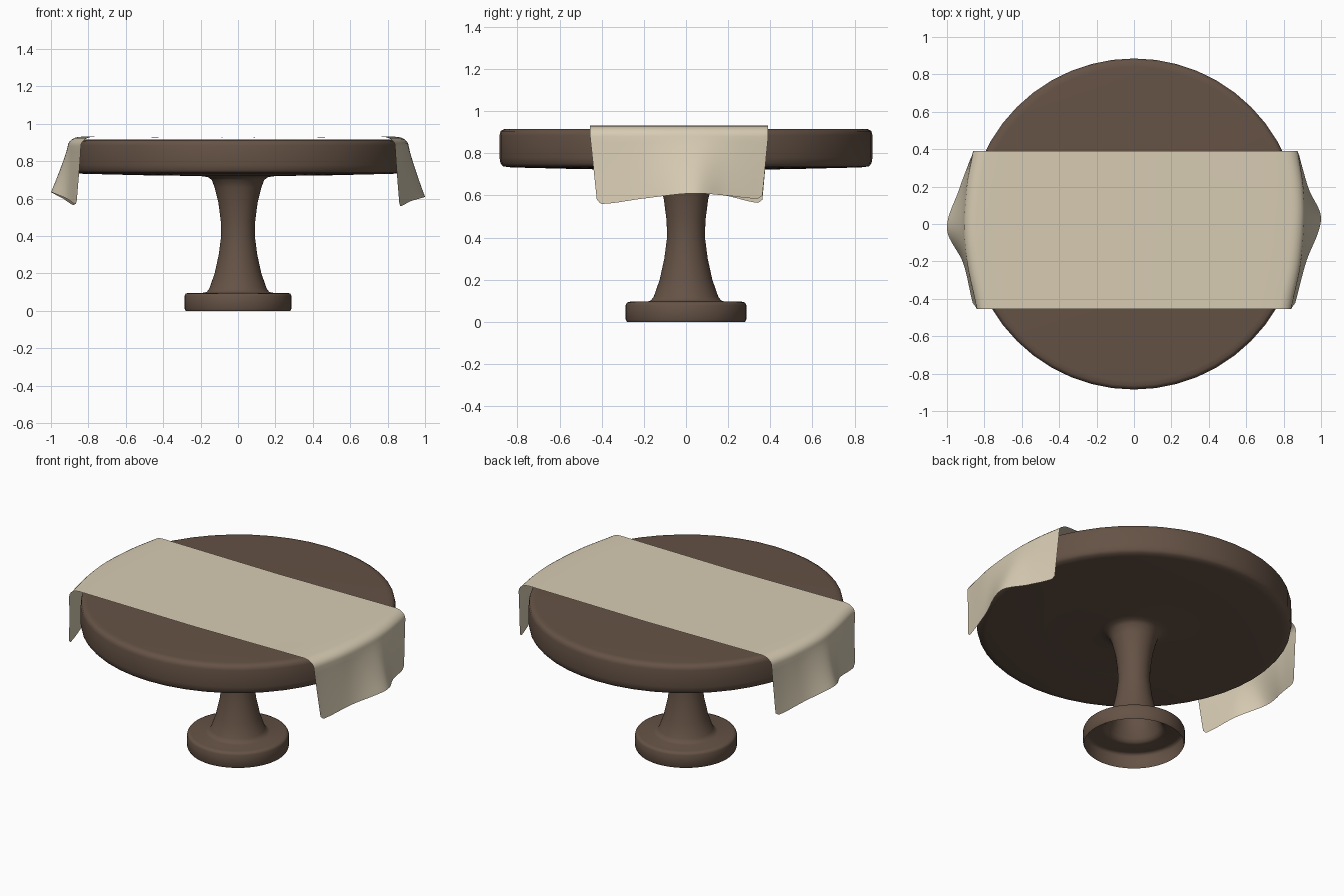
import bpy, bmesh, math

if "Cube" in bpy.data.objects:
    bpy.data.objects.remove(bpy.data.objects["Cube"])


def material(name, color):
    m = bpy.data.materials.new(name)
    m.diffuse_color = (*color, 1)
    m.use_nodes = True
    m.node_tree.nodes["Principled BSDF"].inputs["Base Color"].default_value = m.diffuse_color
    return m


def finish(bm, name, mat, angle):
    me = bpy.data.meshes.new(name)
    bmesh.ops.recalc_face_normals(bm, faces=bm.faces)
    bm.to_mesh(me)
    bm.free()
    ob = bpy.data.objects.new(name, me)
    bpy.context.collection.objects.link(ob)
    me.materials.append(mat)
    bpy.ops.object.select_all(action='DESELECT')
    ob.select_set(True)
    bpy.context.view_layer.objects.active = ob
    bpy.ops.object.shade_smooth_by_angle(angle=math.radians(angle))
    return ob


def lathe(name, profile, mat, steps=48):
    bm = bmesh.new()
    verts = [bm.verts.new((r, 0, z)) for r, z in profile]
    edges = [bm.edges.new(p) for p in zip(verts, verts[1:])]
    bmesh.ops.spin(bm, geom=verts + edges, cent=(0, 0, 0), axis=(0, 0, 1),
                   angle=2 * math.pi, steps=steps)
    bmesh.ops.remove_doubles(bm, verts=bm.verts, dist=1e-4)
    return finish(bm, name, mat, 50)


def smooth_rows(rows, y):
    """Smooth curve through control rows (y, value, value, ...)."""
    def slope(i, k):
        a, b = rows[max(i - 1, 0)], rows[min(i + 1, len(rows) - 1)]
        return (b[k] - a[k]) / (b[0] - a[0])
    i = 0
    while i < len(rows) - 2 and y > rows[i + 1][0]:
        i += 1
    a, b = rows[i], rows[i + 1]
    h = b[0] - a[0]
    t = (y - a[0]) / h
    return [(2*t**3 - 3*t*t + 1) * a[k] + (t**3 - 2*t*t + t) * h * slope(i, k)
            + (3*t*t - 2*t**3) * b[k] + (t**3 - t*t) * h * slope(i + 1, k)
            for k in range(1, len(a))]


wood = material("dark_wood", (0.13, 0.085, 0.06))
linen = material("linen", (0.68, 0.60, 0.45))

# Pedestal table: one turned shell, open under the foot
lathe("pedestal_table", [
    (0.28, 0.0), (0.286, 0.012), (0.286, 0.08), (0.28, 0.092), (0.265, 0.096),
    (0.18, 0.097), (0.165, 0.103), (0.153, 0.12), (0.125, 0.20), (0.103, 0.30),
    (0.09, 0.40), (0.092, 0.48), (0.105, 0.58), (0.125, 0.66), (0.14, 0.70),
    (0.16, 0.715), (0.20, 0.721), (0.50, 0.725), (0.83, 0.733),
    (0.868, 0.738), (0.88, 0.752), (0.885, 0.78), (0.885, 0.885),
    (0.88, 0.905), (0.865, 0.914), (0.84, 0.916), (0.0, 0.916)], wood)

# Cloth runner: control rows are y, shoulder x, hem x, hem z for each end
right_end = [(-0.455, 0.84, 0.862, 0.58), (-0.43, 0.845, 0.868, 0.56),
             (-0.22, 0.89, 0.92, 0.585), (0.03, 0.912, 1.0, 0.61),
             (0.2, 0.905, 0.935, 0.60), (0.365, 0.88, 0.89, 0.585),
             (0.39, 0.875, 0.885, 0.60)]
left_end = [(-0.455, 0.84, 0.862, 0.59), (-0.43, 0.845, 0.868, 0.57),
            (-0.22, 0.89, 0.915, 0.60), (-0.03, 0.91, 1.0, 0.635),
            (0.2, 0.895, 0.935, 0.60), (0.365, 0.865, 0.878, 0.565),
            (0.39, 0.86, 0.868, 0.58)]


def half_section(rows, y, sign):
    """Points of one half of the runner, from the middle out to the hem."""
    s, hx, hz = smooth_rows(rows, y)
    pts = [(sign * (s - 0.07) * i / 6, y, 0.925 + 0.006 * i / 6) for i in range(7)]
    for i in range(1, 7):                       # rounded shoulder
        a = math.pi / 2 * i / 6
        pts.append((sign * (s - 0.07 + 0.07 * math.sin(a)), y,
                    0.881 + 0.05 * math.cos(a)))
    for i in range(1, 11):                      # hanging drop
        t = i / 10
        pts.append((sign * (s + (hx - s) * t ** 1.15), y * (1 - 0.07 * t),
                    0.881 + (hz - 0.881) * t))
    return pts


bm = bmesh.new()
ys = [-0.455, -0.45, -0.44] + [-0.43 + 0.795 * i / 32 for i in range(33)] + [0.375, 0.385, 0.39]
grid = []
for y in ys:
    section = half_section(left_end, y, -1)[:0:-1] + half_section(right_end, y, 1)
    grid.append([bm.verts.new(p) for p in section])
for r0, r1 in zip(grid, grid[1:]):
    for i in range(len(r0) - 1):
        bm.faces.new((r0[i], r0[i + 1], r1[i + 1], r1[i]))
finish(bm, "table_runner", linen, 60)
